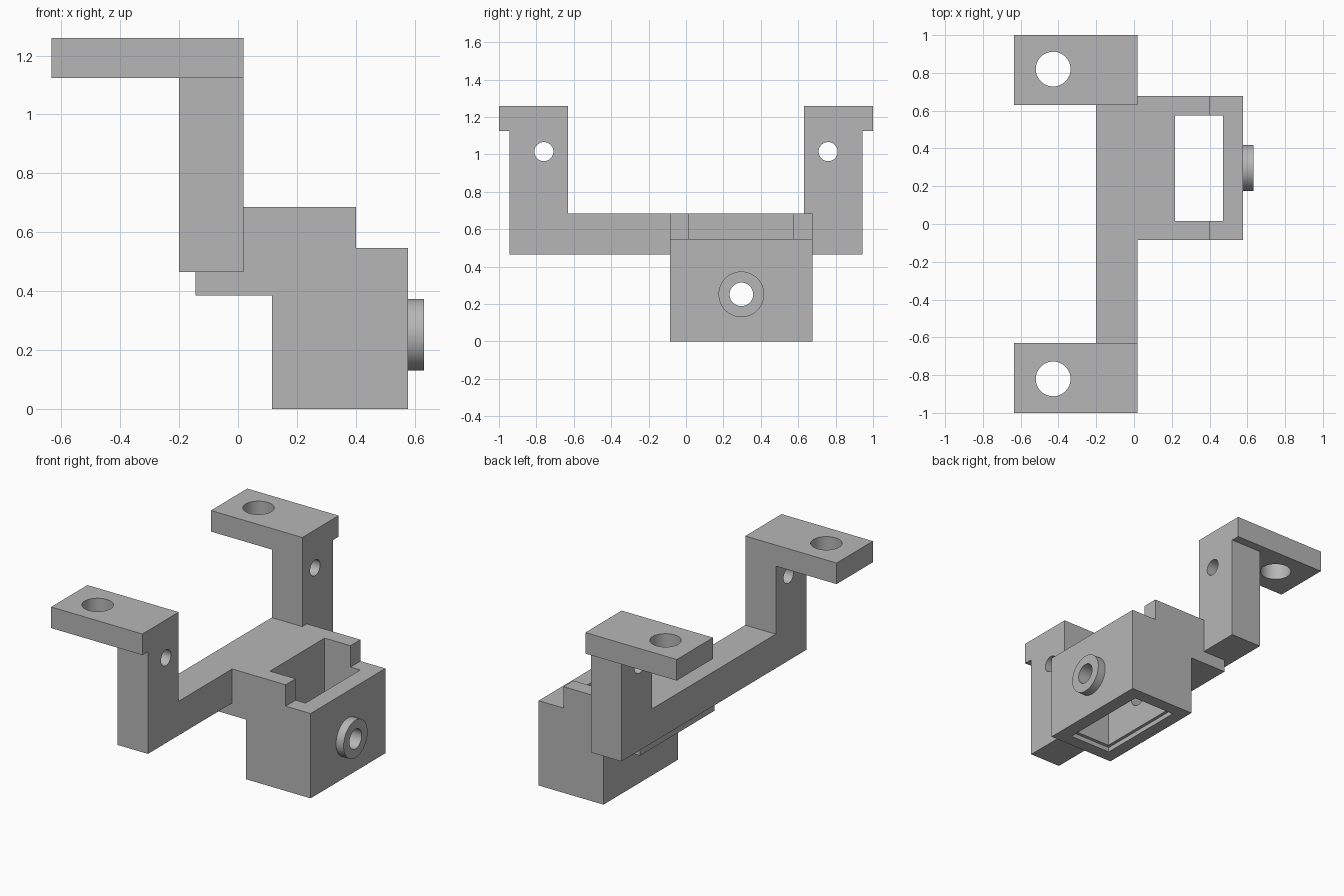
import bpy, bmesh, math
from mathutils import Matrix, Vector

cube = bpy.data.objects.get("Cube")
if cube:
    bpy.data.objects.remove(cube)

grey = bpy.data.materials.new("mid_grey")
grey.use_nodes = True
colour = (0.47, 0.47, 0.47, 1)
grey.diffuse_color = colour
grey.node_tree.nodes["Principled BSDF"].inputs["Base Color"].default_value = colour


def add_object(name, bm):
    bmesh.ops.recalc_face_normals(bm, faces=bm.faces)
    mesh = bpy.data.meshes.new(name)
    bm.to_mesh(mesh)
    bm.free()
    mesh.materials.append(grey)
    obj = bpy.data.objects.new(name, mesh)
    bpy.context.scene.collection.objects.link(obj)
    return obj


def prism(name, points, sweep):
    """Extrude a closed outline along a vector."""
    bm = bmesh.new()
    face = bm.faces.new([bm.verts.new(p) for p in points])
    new = bmesh.ops.extrude_face_region(bm, geom=[face])["geom"]
    verts = [v for v in new if isinstance(v, bmesh.types.BMVert)]
    bmesh.ops.translate(bm, verts=verts, vec=Vector(sweep))
    return add_object(name, bm)


def box(name, x, y, z):
    outline = [(x[0], y[0], z[0]), (x[1], y[0], z[0]),
               (x[1], y[1], z[0]), (x[0], y[1], z[0])]
    return prism(name, outline, (0, 0, z[1] - z[0]))


def cylinder(name, centre, radius, length, axis):
    bm = bmesh.new()
    turn = Matrix.Rotation(math.pi / 2, 4, "Y") if axis == "X" else Matrix()
    bmesh.ops.create_cone(bm, cap_ends=True, segments=64, radius1=radius,
                          radius2=radius, depth=length,
                          matrix=Matrix.Translation(centre) @ turn)
    return add_object(name, bm)


def combine(target, other, operation):
    mod = target.modifiers.new(other.name, "BOOLEAN")
    mod.operation = operation
    mod.solver = "EXACT"
    mod.object = other
    bpy.context.view_layer.objects.active = target
    bpy.ops.object.modifier_apply(modifier=mod.name)
    bpy.data.objects.remove(other)


# U-shaped frame: crossbar with two upright arms
BACK, FACE = -0.2, 0.018
BASE, DECK, TOP = 0.465, 0.685, 1.26
OUT, INNER = 0.944, 0.63
u_outline = [(-OUT, BASE), (OUT, BASE), (OUT, TOP), (INNER, TOP),
             (INNER, DECK), (-INNER, DECK), (-INNER, TOP), (-OUT, TOP)]
bracket = prism("mounting_bracket", [(BACK, y, z) for y, z in u_outline],
                (FACE - BACK, 0, 0))

# Stepped housing with the lip that carries it under the crossbar
MID, HALF = 0.296, 0.381
FRONT = 0.578
h_outline = [(-0.145, 0.385), (0.115, 0.385), (0.115, 0), (FRONT, 0),
             (FRONT, 0.547), (0.4, 0.547), (0.4, DECK), (-0.145, DECK)]
housing = prism("housing", [(x, MID - HALF, z) for x, z in h_outline],
                (0, 2 * HALF, 0))
combine(bracket, housing, "UNION")

# Round boss on the housing
HOLE_Z = 0.252
combine(bracket, cylinder("boss", (0.59, MID, HOLE_Z), 0.122, 0.084, "X"), "UNION")

# Mounting tabs with their screw holes, and the holes through the arms
for side in (-1, 1):
    y = sorted((side * INNER, side * 1.0))
    combine(bracket, box("tab", (-0.634, FACE), y, (1.124, TOP)), "UNION")
    combine(bracket, cylinder("tab_hole", (-0.428, side * 0.82, 1.2),
                              0.092, 0.4, "Z"), "DIFFERENCE")
    combine(bracket, cylinder("arm_hole", (-0.09, side * 0.76, 1.015),
                              0.051, 0.5, "X"), "DIFFERENCE")

# Pocket right through the housing, wider at the bottom rim
combine(bracket, box("pocket", (0.216, 0.47), (MID - 0.279, MID + 0.279),
                     (-0.1, 0.9)), "DIFFERENCE")
combine(bracket, box("rim", (0.196, 0.49), (MID - 0.3, MID + 0.3),
                     (-0.1, 0.03)), "DIFFERENCE")

# Bore through the boss and both housing walls
combine(bracket, cylinder("bore", (0.4, MID, HOLE_Z), 0.063, 0.8, "X"), "DIFFERENCE")

bracket.select_set(True)
bpy.context.view_layer.objects.active = bracket
bpy.ops.object.shade_smooth_by_angle(angle=math.radians(30))
